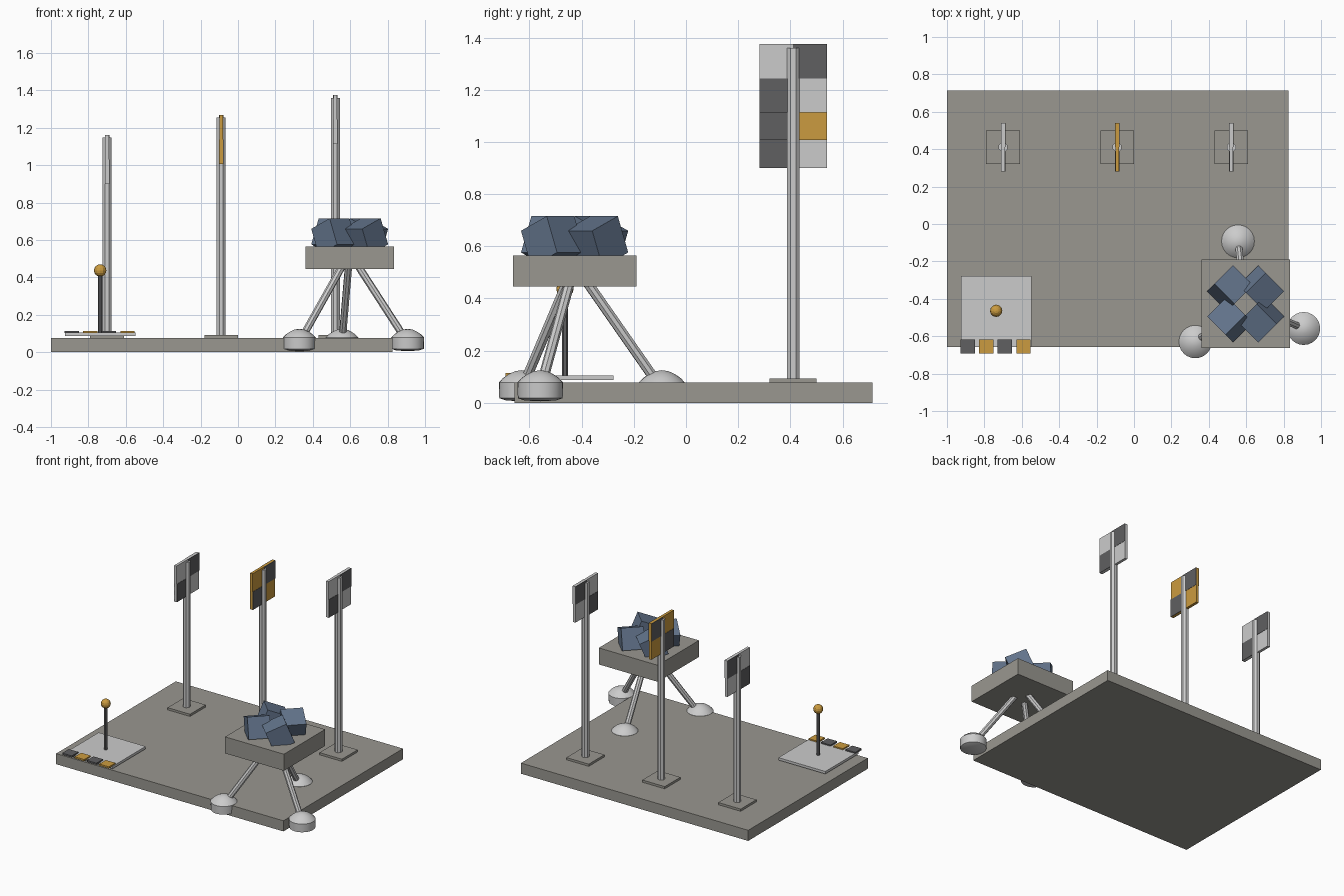
import bpy, bmesh
from math import radians, cos, sin, pi
from mathutils import Vector, Matrix

cube = bpy.data.objects.get("Cube")
if cube:
    bpy.data.objects.remove(cube, do_unlink=True)


def material(name, r, g, b):
    m = bpy.data.materials.new(name)
    m.use_nodes = True
    m.diffuse_color = (r, g, b, 1)
    m.node_tree.nodes["Principled BSDF"].inputs["Base Color"].default_value = (r, g, b, 1)
    return m


STONE = material("stone_grey", 0.32, 0.31, 0.28)
LIGHT = material("light_grey", 0.6, 0.6, 0.6)
DARK = material("dark_grey", 0.115, 0.115, 0.12)
GOLD = material("gold", 0.6, 0.33, 0.05)
BLUE = material("slate_blue", 0.125, 0.175, 0.26)


def finish(name, bm, mat, smooth=False):
    bmesh.ops.recalc_face_normals(bm, faces=bm.faces[:])
    mesh = bpy.data.meshes.new(name)
    bm.to_mesh(mesh)
    bm.free()
    mesh.materials.append(mat)
    ob = bpy.data.objects.new(name, mesh)
    bpy.context.collection.objects.link(ob)
    if smooth:
        bpy.ops.object.select_all(action='DESELECT')
        ob.select_set(True)
        bpy.context.view_layer.objects.active = ob
        bpy.ops.object.shade_smooth_by_angle(angle=radians(35))
    return ob


def box(name, mat, centre, size, turn=Matrix()):
    bm = bmesh.new()
    bmesh.ops.create_cube(bm, size=1, matrix=Matrix.Translation(centre) @ turn @ Matrix.Diagonal((*size, 1)))
    return finish(name, bm, mat)


def slab(name, mat, x0, x1, y0, y1, z0, z1):
    return box(name, mat, ((x0 + x1) / 2, (y0 + y1) / 2, (z0 + z1) / 2), (x1 - x0, y1 - y0, z1 - z0))


def rod(name, mat, start, end, radius, sides=8):
    a, b = Vector(start), Vector(end)
    axis = b - a
    place = Matrix.Translation((a + b) / 2) @ axis.to_track_quat('Z', 'Y').to_matrix().to_4x4()
    bm = bmesh.new()
    bmesh.ops.create_cone(bm, cap_ends=True, segments=sides, radius1=radius, radius2=radius,
                          depth=axis.length, matrix=place @ Matrix.Rotation(pi / sides, 4, 'Z'))
    return finish(name, bm, mat)


def lathe(name, mat, profile, x, y, steps=24):
    bm = bmesh.new()
    verts = [bm.verts.new((r, 0, z)) for r, z in profile]
    edges = [bm.edges.new(pair) for pair in zip(verts, verts[1:])]
    bmesh.ops.spin(bm, geom=verts + edges, axis=(0, 0, 1), cent=(0, 0, 0), angle=2 * pi, steps=steps)
    bmesh.ops.remove_doubles(bm, verts=bm.verts[:], dist=0.0005)
    bmesh.ops.translate(bm, verts=bm.verts[:], vec=(x, y, 0))
    return finish(name, bm, mat, smooth=True)


# Ground slab
TOP = 0.077
slab("ground_slab", STONE, -1, 0.825, -0.657, 0.715, 0, TOP)

# Three marker posts with checkered boards
POST_Y = 0.411
for i, (x, top, colour) in enumerate([(-0.7, 1.147, LIGHT), (-0.09, 1.254, GOLD), (0.52, 1.36, LIGHT)], 1):
    box(f"post_foot_{i}", STONE, (x, POST_Y, TOP + 0.008), (0.18, 0.18, 0.016))
    rod(f"post_{i}", LIGHT, (x, POST_Y, TOP), (x, POST_Y, top), 0.026)
    mid = top - 0.116
    box(f"board_{i}", colour, (x, POST_Y, mid), (0.02, 0.258, 0.262))
    for side in (-1, 1):
        for k in (-1, 1):
            box(f"dark_check_{i}", DARK, (x + side * 0.0105, POST_Y + k * 0.0645, mid + k * 0.0655),
                (0.003, 0.129, 0.131))

# Tripod table
CX, CY = 0.597, -0.427
box("table_top", STONE, (CX, CY, 0.505), (0.473, 0.473, 0.12))
FOOT = [(0, 0.006), (0.06, 0.009), (0.086, 0.018), (0.088, 0.078),
        (0.072, 0.095), (0.05, 0.11), (0.026, 0.121), (0, 0.125)]
for i, angle in enumerate((97, 217, 337), 1):
    dx, dy = cos(radians(angle)), sin(radians(angle))
    lathe(f"table_foot_{i}", LIGHT, FOOT, CX + 0.337 * dx, CY + 0.337 * dy)
    rod(f"table_leg_{i}", LIGHT, (CX + 0.05 * dx, CY + 0.05 * dy, 0.46),
        (CX + 0.31 * dx, CY + 0.31 * dy, 0.09), 0.02)

# Four tilted blocks in a ring on the table
for i in range(4):
    spin = Matrix.Rotation(radians(135 + 90 * i), 4, 'Z')
    spot = Vector((CX, CY, 0.618)) + spin @ Vector((0.118, 0, 0))
    box(f"block_{i + 1}", BLUE, spot, (0.15, 0.15, 0.15),
        spin @ Matrix.Rotation(radians(90), 4, 'Z') @ Matrix.Rotation(radians(-22), 4, 'Y'))

# Control pad with keys and a ball-topped stick
PAD = 0.105
slab("control_pad", LIGHT, -0.925, -0.548, -0.657, -0.277, 0.087, PAD)
for i in range(4):
    box(f"key_{i + 1}", (DARK, GOLD)[i % 2], (-0.888 + 0.099 * i, -0.655, PAD + 0.003), (0.077, 0.075, 0.012))
rod("stick", DARK, (-0.737, -0.464, 0.09), (-0.737, -0.464, 0.43), 0.013)
ball = bmesh.new()
bmesh.ops.create_uvsphere(ball, u_segments=12, v_segments=8, radius=0.033,
                          matrix=Matrix.Translation((-0.737, -0.464, 0.437)))
finish("stick_ball", ball, GOLD)
